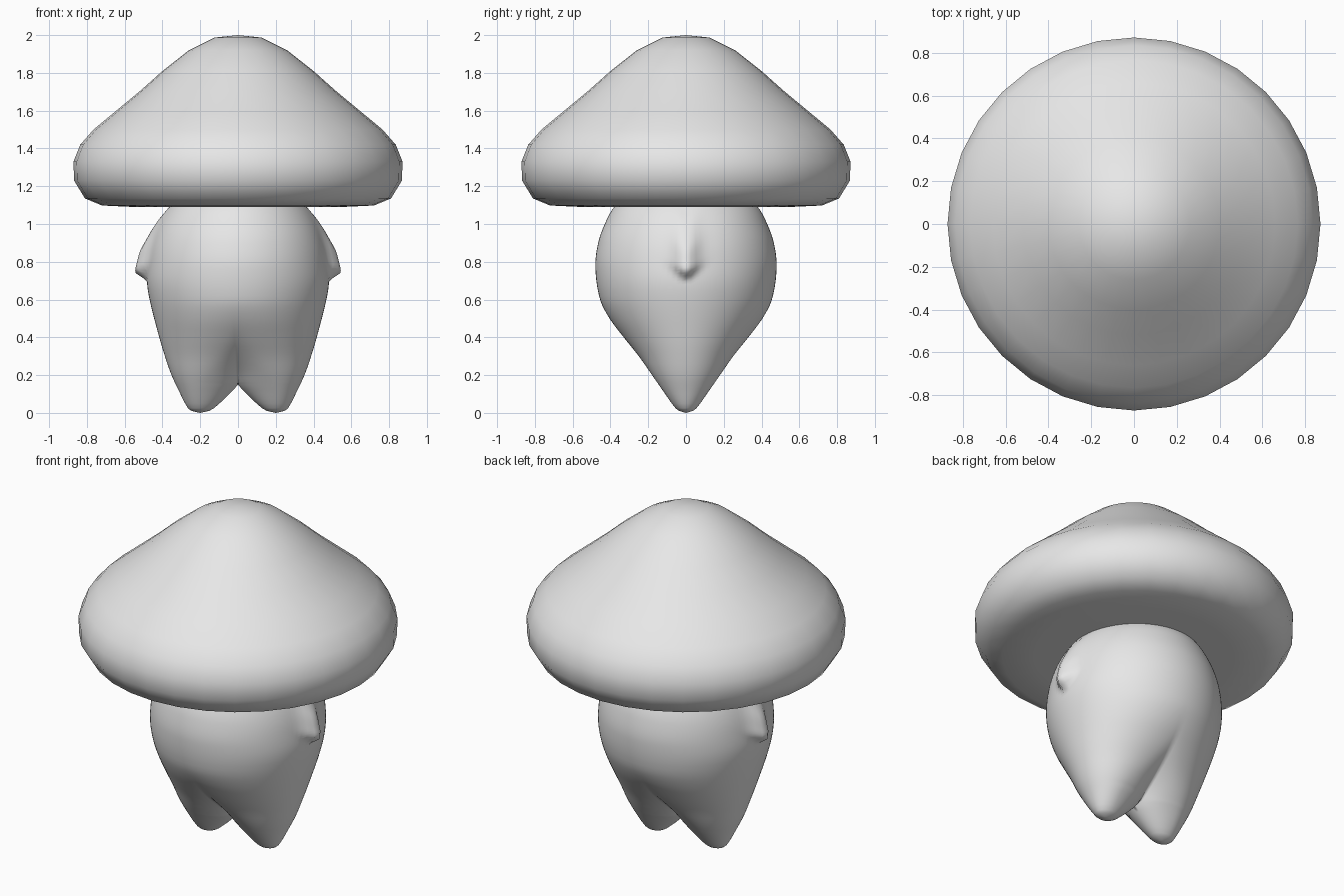
import bpy, bmesh, math

if "Cube" in bpy.data.objects:
    bpy.data.objects.remove(bpy.data.objects["Cube"])

grey = bpy.data.materials.new("plain_grey")
grey.diffuse_color = (0.8, 0.8, 0.8, 1)
grey.use_nodes = True
grey.node_tree.nodes["Principled BSDF"].inputs["Base Color"].default_value = grey.diffuse_color


def finish(name, bm):
    bmesh.ops.remove_doubles(bm, verts=bm.verts, dist=0.0005)
    bmesh.ops.recalc_face_normals(bm, faces=bm.faces)
    for f in bm.faces:
        f.smooth = True
    me = bpy.data.meshes.new(name)
    bm.to_mesh(me)
    bm.free()
    me.materials.append(grey)
    ob = bpy.data.objects.new(name, me)
    bpy.context.collection.objects.link(ob)
    return ob


def loft(bm, rings):
    rows = [[bm.verts.new(p) for p in r] for r in rings]
    for a, b in zip(rows, rows[1:]):
        for i in range(len(a) - 1):
            bm.faces.new((a[i], a[i + 1], b[i + 1], b[i]))


def curve(keys, z):
    """Smooth (Catmull-Rom style) lookup of a value by height."""
    n = len(keys)
    if z <= keys[0][0]:
        return keys[0][1]
    if z >= keys[-1][0]:
        return keys[-1][1]
    i = next(k for k in range(n - 1) if z <= keys[k + 1][0])

    def slope(k):
        a, b = keys[max(k - 1, 0)], keys[min(k + 1, n - 1)]
        return (b[1] - a[1]) / (b[0] - a[0])
    (z0, v0), (z1, v1) = keys[i], keys[i + 1]
    h = z1 - z0
    t = (z - z0) / h
    return ((2*t**3 - 3*t*t + 1) * v0 + (t**3 - 2*t*t + t) * h * slope(i)
            + (3*t*t - 2*t**3) * v1 + (t**3 - t*t) * h * slope(i + 1))


# Cap: turned profile with a flat underside
profile = [(0, 2), (.125, 1.987), (.26, 1.92), (.40, 1.81), (.52, 1.703), (.66, 1.587),
           (.765, 1.5), (.835, 1.42), (.871, 1.33), (.868, 1.23), (.81, 1.135),
           (.72, 1.098), (.55, 1.09), (.3, 1.09), (0, 1.09)]
bm = bmesh.new()
loft(bm, [[(r * math.cos(math.tau * i / 32), r * math.sin(math.tau * i / 32), z)
           for i in range(33)] for r, z in profile])
finish("cap", bm)

# Body: right half lofted upward from the foot, with the leg axis drifting to the middle
outer = [(0, .2), (.012, .25), (.05, .28), (.1, .305), (.2, .352), (.3, .387), (.4, .417),
         (.6, .468), (.7, .482), (.8, .476), (.9, .458), (1, .422), (1.09, .365), (1.2, .26), (1.3, 0)]
depth = [(0, 0), (.012, .04), (.05, .075), (.1, .11), (.2, .18), (.3, .25), (.4, .33), (.5, .405),
         (.6, .455), (.77, .48), (.9, .465), (1, .43), (1.09, .38), (1.2, .27), (1.3, 0)]
axis = [(0, .2), (.1, .195), (.15, .185), (.22, .16), (.3, .115), (.4, .06), (.5, .02), (.6, 0), (1.3, 0)]
inner = [(0, 0), (.012, .05), (.05, .10), (.1, .15), (.15, .185), (.22, .20), (.3, .22), (.4, .27),
         (.6, .45), (1.3, .45)]
# Stub arm: how far the side is pulled out at each height
arm = [(.695, 0), (.715, .02), (.74, .06), (.8, .058), (.86, .05), (.92, .032), (.98, .018), (1.06, 0)]

N = 56
heights = [0, .004, .012, .025, .05, .075, .1, .125, .15, .165, .18, .2]
heights += [.2 + .03 * i for i in range(1, 16)]
heights += [.65 + .015 * i for i in range(1, 31)]
heights += [1.15, 1.2, 1.25, 1.28, 1.3]
rings = []
for z in heights:
    cx, d, a_in = curve(axis, z), curve(depth, z), curve(inner, z)
    a_out = max(curve(outer, z) - cx, 0)
    limit = math.acos(-cx / a_in) if a_in > cx else math.pi
    ring = []
    for i in range(N + 1):
        t = limit * (2 * i / N - 1)
        c = math.cos(t)
        x = max(cx + (a_out if c > 0 else a_in) * c, 0)
        y = d * math.sin(t)
        if c > 0:
            x += curve(arm, z - .7 * abs(y)) * math.exp(-(y / .06) ** 2)
        ring.append((x, y, z))
    rings.append(ring)
bm = bmesh.new()
loft(bm, rings)
body = finish("body", bm)
mirror = body.modifiers.new("mirror", 'MIRROR')
mirror.merge_threshold = 0.002
